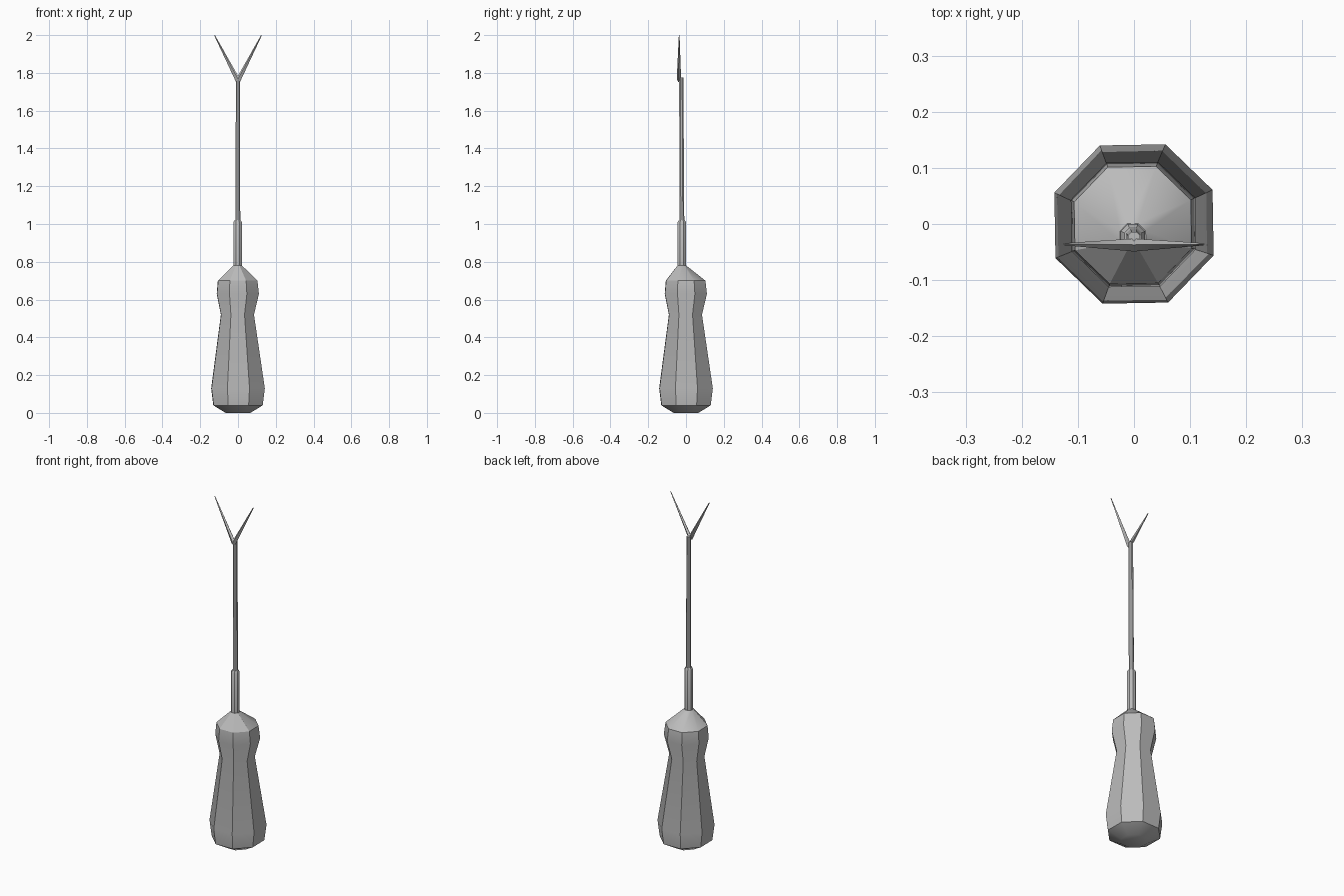
import bpy, bmesh, math
from mathutils import Vector

cube = bpy.data.objects.get("Cube")
if cube:
    bpy.data.objects.remove(cube, do_unlink=True)

grey = bpy.data.materials.new("plain grey")
grey.use_nodes = True
grey.diffuse_color = (0.5, 0.5, 0.5, 1)
grey.node_tree.nodes["Principled BSDF"].inputs["Base Color"].default_value = (0.5, 0.5, 0.5, 1)


def finish(name, bm):
    """Turn a bmesh into a named object with angle-limited smoothing."""
    bmesh.ops.recalc_face_normals(bm, faces=bm.faces)
    mesh = bpy.data.meshes.new(name)
    bm.to_mesh(mesh)
    bm.free()
    mesh.materials.append(grey)
    obj = bpy.data.objects.new(name, mesh)
    bpy.context.collection.objects.link(obj)
    bpy.ops.object.select_all(action='DESELECT')
    obj.select_set(True)
    bpy.context.view_layer.objects.active = obj
    bpy.ops.object.shade_smooth_by_angle(angle=math.radians(32))
    return obj


def loft(name, rings, sides=8, turn=0.0):
    """Stack polygon rings given as (z, half width across flats, centre x, centre y)."""
    bm = bmesh.new()
    loops = []
    for z, half, cx, cy in rings:
        r = half / math.cos(math.pi / sides)
        angles = [turn + math.tau * (i + 0.5) / sides for i in range(sides)]
        loops.append([bm.verts.new((cx + r * math.cos(a), cy + r * math.sin(a), z)) for a in angles])
    for low, high in zip(loops, loops[1:]):
        for i in range(sides):
            j = (i + 1) % sides
            bm.faces.new((low[i], low[j], high[j], high[i]))
    bm.faces.new(loops[0][::-1])
    bm.faces.new(loops[-1])
    return finish(name, bm)


# Waisted eight-sided grip with a chamfered butt and an off-centre shoulder
loft("handle", [
    (0.0, 0.065, 0, 0),
    (0.04, 0.13, 0, 0),
    (0.13, 0.141, 0, 0),
    (0.52, 0.087, -0.003, -0.003),
    (0.63, 0.111, -0.001, -0.001),
    (0.70, 0.104, -0.002, -0.002),
    (0.78, 0.023, -0.002, -0.022),
], turn=math.radians(1))

# Socket that grips the shaft
loft("collar", [
    (0.77, 0.022, -0.002, -0.022),
    (1.01, 0.022, -0.002, -0.022),
    (1.022, 0.015, -0.002, -0.022),
])

# Long thin shaft
loft("shaft", [
    (1.0, 0.013, -0.001, -0.022),
    (1.775, 0.011, 0, -0.025),
])

# Forked tip: one tapered prong, mirrored
bm = bmesh.new()
tip = Vector((0.124, -0.036, 1.998))
points = [(0, -0.04, 1.75), (0.012, -0.04, 1.755), (0, -0.049, 1.768),
          (0, -0.026, 1.768), (0, -0.037, 1.785)]
points += [tip + Vector(d) * 0.002 for d in ((1, 0, 0), (-1, 0, 1), (0, 1, 0), (0, -1, 0))]
for p in points:
    bm.verts.new(p)
bmesh.ops.convex_hull(bm, input=bm.verts)
# Leave the meeting side open so the halves join cleanly
inner = [f for f in bm.faces if all(abs(v.co.x) < 1e-6 for v in f.verts)]
bmesh.ops.delete(bm, geom=inner, context='FACES')
fork = finish("forked_tip", bm)
mirror = fork.modifiers.new("mirror", 'MIRROR')
mirror.use_clip = True
